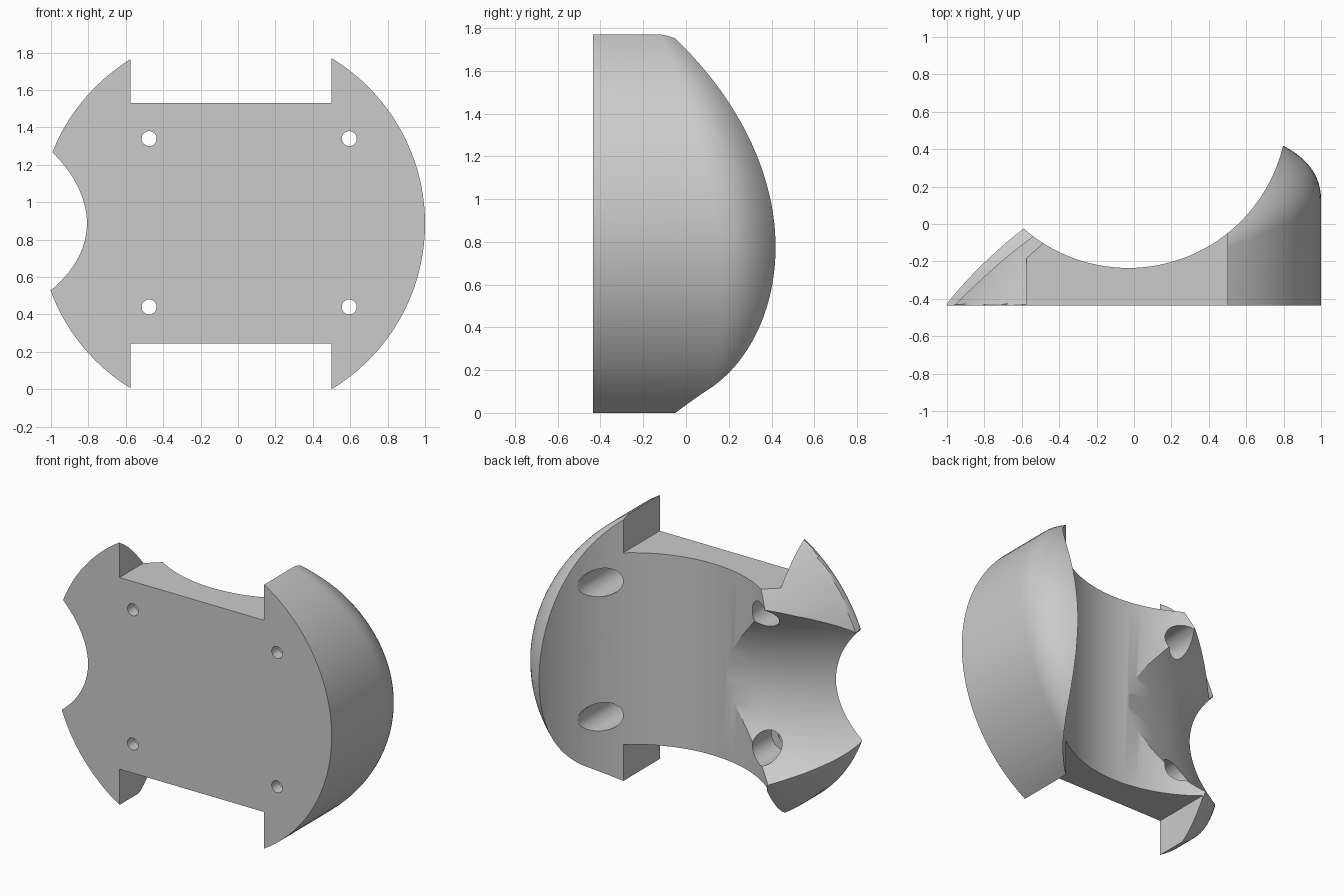
import bpy, bmesh, math
from mathutils import Matrix, Vector

cube = bpy.data.objects.get("Cube")
if cube:
    bpy.data.objects.remove(cube)

CX, CZ, R = -0.033, 0.885, 1.033   # axis and radius of the round shell
FRONT = -0.436                     # flat front plane

grey = bpy.data.materials.new("plain_grey")
grey.use_nodes = True
grey.diffuse_color = (0.6, 0.6, 0.6, 1)
grey.node_tree.nodes["Principled BSDF"].inputs["Base Color"].default_value = (0.6, 0.6, 0.6, 1)


def make_object(name, bm):
    bmesh.ops.recalc_face_normals(bm, faces=bm.faces)
    mesh = bpy.data.meshes.new(name)
    bm.to_mesh(mesh)
    bm.free()
    mesh.materials.append(grey)
    obj = bpy.data.objects.new(name, mesh)
    bpy.context.collection.objects.link(obj)
    return obj


def loft(name, rings):
    """Closed solid through a list of point rings, with both ends capped."""
    bm = bmesh.new()
    loops = [[bm.verts.new(p) for p in ring] for ring in rings]
    for a, b in zip(loops, loops[1:]):
        for i in range(len(a)):
            j = (i + 1) % len(a)
            bm.faces.new((a[i], a[j], b[j], b[i]))
    bm.faces.new(loops[0])
    bm.faces.new(loops[-1])
    return make_object(name, bm)


def cylinder(name, centre, radius, length, axis, segments=96):
    bm = bmesh.new()
    turn = Vector((0, 0, 1)).rotation_difference(Vector(axis)).to_matrix().to_4x4()
    bmesh.ops.create_cone(bm, cap_ends=True, segments=segments, radius1=radius,
                          radius2=radius, depth=length,
                          matrix=Matrix.Translation(centre) @ turn)
    return make_object(name, bm)


def box(name, centre, size):
    bm = bmesh.new()
    bmesh.ops.create_cube(bm, size=1, matrix=Matrix.Translation(centre) @ Matrix.Diagonal((*size, 1)))
    return make_object(name, bm)


def dome_height(x, z, r):
    """Tilted rim with a shoulder that is round on one side and leaner on the other."""
    rim = 0.13 + 0.3 * (x - 1) - 0.12 * (z - CZ)
    return max(FRONT + 0.004, rim + 0.8 * max(R - r, 0) ** (0.65 - 0.15 * x))


def shell_ring(r, front=False, count=128):
    points = []
    for i in range(count):
        a = math.tau * i / count
        x, z = CX + r * math.cos(a), CZ + r * math.sin(a)
        points.append((x, FRONT if front else dome_height(x, z, r), z))
    return points


# Round shell with a flat front and a domed back
steps = 28
rings = [shell_ring(R, front=True)]
rings += [shell_ring(R * (1 - (0.97 * k / steps) ** 2)) for k in range(steps + 1)]
body = loft("shell_body", rings)

# Upright bore through the back
cutters = [cylinder("bore_cutter", (-0.03, 0.615, CZ), 0.85, 4, (0, 0, 1), 128)]

# Square notches at top and bottom
for z in (1.53 + 0.5, 0.245 - 0.5):
    cutters.append(box("notch_cutter", (-0.037, 0, z), (1.074, 4, 1)))

# Flared side groove that ends in the bite on the outline
path = [(-1.3, -0.72), (-1.0, -0.54), (-0.815, -0.44), (-0.68, -0.375),
        (-0.53, -0.32), (-0.35, -0.27), (-0.15, -0.228), (0.0, -0.2), (0.3, -0.05)]
groove = []
for x, bottom in path:
    zc = 0.865 - 0.08 * (x + 0.53)
    groove.append([(x, bottom + 0.72 * (1 - math.cos(a)), zc + 0.72 * math.sin(a))
                   for a in (math.tau * i / 96 for i in range(96))])
cutters.append(loft("groove_cutter", groove))

# Four screw holes, widened from behind
for x in (-0.475, 0.595):
    for z in (0.44, 1.34):
        cutters.append(cylinder("hole_cutter", (x, 0, z), 0.04, 2, (0, 1, 0), 32))
        cutters.append(cylinder("counterbore_cutter", (x, 0.64, z), 0.095, 2, (0, 1, 0), 40))

bpy.context.view_layer.objects.active = body
for cutter in cutters:
    cutter.hide_render = True
    mod = body.modifiers.new("cut", "BOOLEAN")
    mod.operation = "DIFFERENCE"
    mod.solver = "EXACT"
    mod.object = cutter
    bpy.ops.object.modifier_apply(modifier=mod.name)
for cutter in cutters:
    bpy.data.objects.remove(cutter)

bpy.ops.object.select_all(action="DESELECT")
body.select_set(True)
bpy.ops.object.shade_smooth_by_angle(angle=math.radians(28))
